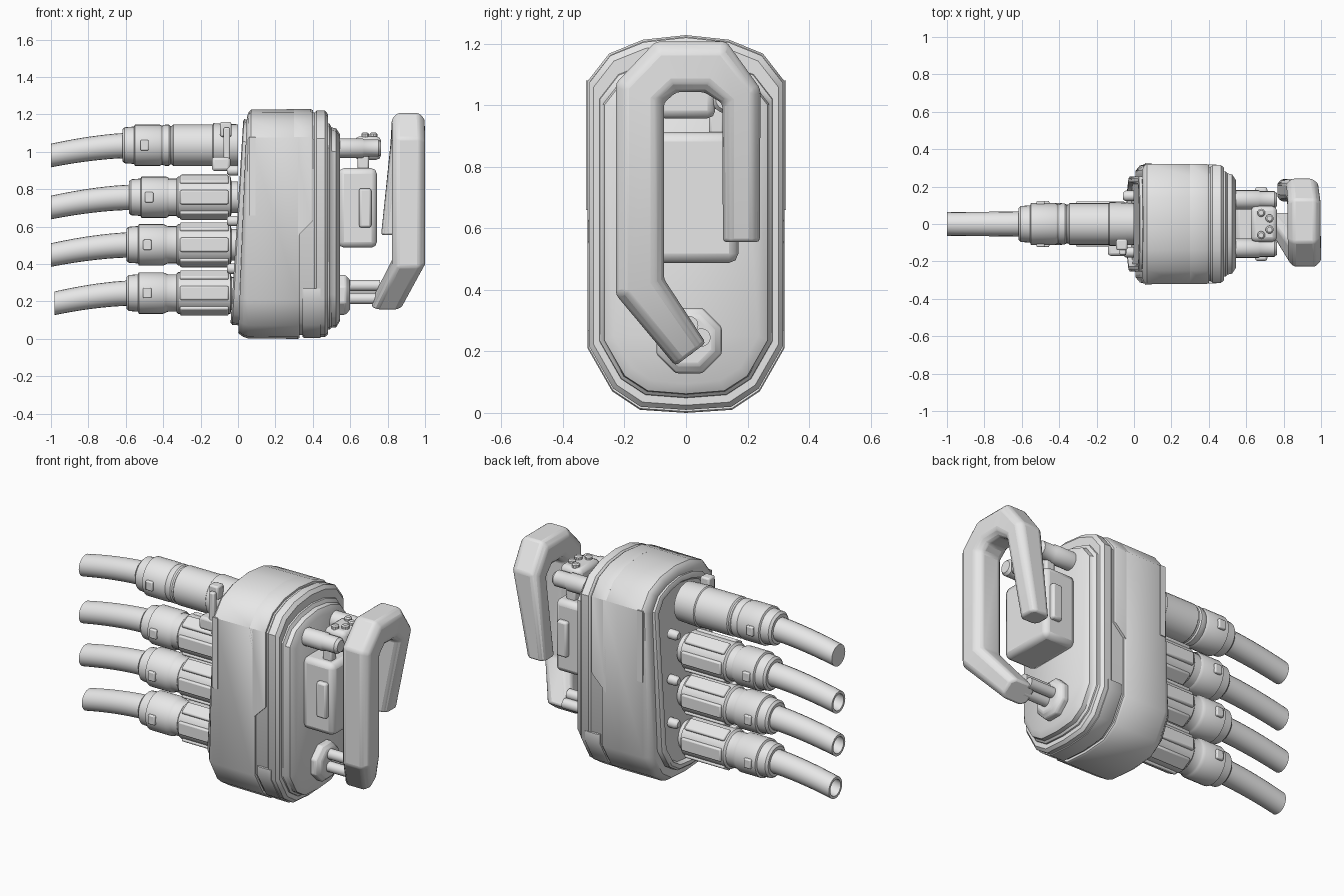
import bpy, bmesh, math
from mathutils import Vector

cube = bpy.data.objects.get("Cube")
if cube:
    bpy.data.objects.remove(cube, do_unlink=True)

grey = bpy.data.materials.new("plain_grey")
grey.use_nodes = True
grey.diffuse_color = (0.8, 0.8, 0.8, 1)
grey.node_tree.nodes["Principled BSDF"].inputs["Base Color"].default_value = (0.8, 0.8, 0.8, 1)


def finish(name, bm, bevel=0.0, segments=2, angle=35):
    """Turn a bmesh into a shaded, optionally bevelled object."""
    bmesh.ops.recalc_face_normals(bm, faces=bm.faces)
    mesh = bpy.data.meshes.new(name)
    bm.to_mesh(mesh)
    bm.free()
    mesh.materials.append(grey)
    mesh.shade_smooth()
    mesh.set_sharp_from_angle(angle=math.radians(angle))
    obj = bpy.data.objects.new(name, mesh)
    bpy.context.collection.objects.link(obj)
    if bevel:
        mod = obj.modifiers.new("bevel", "BEVEL")
        mod.width, mod.segments = bevel, segments
        mod.limit_method, mod.angle_limit = "ANGLE", math.radians(30)
    return obj


def loft(name, rings, cut=None, **style):
    """Skin a row of equal rings, cap both ends, and trim by a plane if asked."""
    bm = bmesh.new()
    rows = [[bm.verts.new(p) for p in ring] for ring in rings]
    n = len(rows[0])
    for a, b in zip(rows, rows[1:]):
        for i in range(n):
            bm.faces.new((a[i], a[(i + 1) % n], b[(i + 1) % n], b[i]))
    bm.faces.new(rows[0])
    bm.faces.new(rows[-1])
    if cut:
        res = bmesh.ops.bisect_plane(bm, geom=bm.verts[:] + bm.edges[:] + bm.faces[:],
                                     plane_co=cut[0], plane_no=cut[1], clear_outer=True)
        edges = [e for e in res["geom_cut"] if isinstance(e, bmesh.types.BMEdge)]
        bmesh.ops.edgenet_fill(bm, edges=edges)
    return finish(name, bm, **style)


def lathe(name, stations, y=0.0, z=0.0, sides=28, turn=0.0, **style):
    """Round part along x; each station is (x, radius) or (x, radius, lift)."""
    rings = []
    for x, r, *lift in stations:
        dz = lift[0] if lift else 0
        rings.append([(x, y + r * math.cos(a), z + dz + r * math.sin(a))
                      for a in (turn + math.tau * i / sides for i in range(sides))])
    return loft(name, rings, **style)


def box(name, centre, size, bevel=0.01, roll=0.0):
    bm = bmesh.new()
    bmesh.ops.create_cube(bm, size=1)
    bmesh.ops.scale(bm, vec=size, verts=bm.verts)
    obj = finish(name, bm, bevel)
    obj.location = centre
    obj.rotation_euler.x = roll
    return obj


def housing_ring(x, w, low, high):
    """Tall eight-sided outline with softened corners; leans in at the top."""
    k = w / 0.32
    half = [(w - .17 * k, low + .01), (w - .08 * k, low + .07 * k), (w, low + .21 * k),
            (w, high - .15 * k), (w - .07 * k, high - .06 * k), (w - .18 * k, high - .015)]
    pts = [(0, low)] + half + [(0, high)] + [(-a, b) for a, b in reversed(half)]
    lean = max(0, 0.08 - x) * 0.5
    return [(x + lean * b, a, b) for a, b in pts]


def housing(name, stations, **style):
    return loft(name, [housing_ring(*s) for s in stations], **style)


# Housing: core, main shell with stepped seam, collar and face
housing("housing_core", [(.05, .305, .02, 1.21), (.45, .305, .02, 1.21)])
housing("main_shell", [(.0, .265, .05, 1.17), (.0, .285, .03, 1.19), (.025, .312, .012, 1.215),
                       (.055, .32, .002, 1.226), (.32, .32, 0, 1.228), (.33, .314, .006, 1.222)])
housing("main_shell_step", [(.3, .32, 0, 1.228), (.39, .32, 0, 1.228), (.4, .314, .006, 1.222)],
        cut=((.33, 0, .56), (1, 0, -1)))
housing("collar", [(.41, .306, .02, 1.21), (.42, .315, .01, 1.22), (.465, .315, .01, 1.22),
                   (.482, .3, .025, 1.2)])
housing("collar_step", [(.345, .312, .01, 1.22), (.355, .318, .004, 1.22), (.44, .318, .004, 1.22)],
        cut=((0, 0, .27), (0, 0, 1)))
housing("face_plate", [(.46, .285, .045, 1.16), (.49, .28, .05, 1.15), (.5, .27, .06, 1.13),
                       (.525, .265, .062, 1.125), (.545, .235, .095, 1.095)])
housing("cable_plate", [(.03, .255, .07, 1.17), (-.035, .255, .075, 1.175), (-.045, .245, .085, 1.165),
                        (-.045, .225, .105, 1.145), (-.02, .215, .115, 1.135)])
for side in (-1, 1):
    box("shell_side_panel", (.075, .321 * side, .87), (.035, .008, .42), bevel=0)

# Cables with plugs, all running towards -x
heights = {"top": 1.035, "upper": .757, "lower": .503, "bottom": .245}
for row, z in heights.items():
    top = row == "top"
    shift = -.03 if top else .02 if row == "upper" else 0
    if top:
        plug = [(.0, .112), (-.13, .118), (-.135, .112), (-.345, .112), (-.352, .104),
                (-.362, .104), (-.37, .11), (-.39, .11)]
    else:
        plug = [(.0, .085), (-.035, .085), (-.04, .112), (-.32, .112), (-.33, .1), (-.375, .1)]
    plug += [(x + shift * .7, r) for x, r in
             [(-.385, .104), (-.4, .111), (-.53, .111), (-.535, .1), (-.585, .096), (-.597, .084)]]
    lathe(row + "_cable_plug", plug, z=z)
    steps = 12
    length = .43 if row == "bottom" else .45
    cable = []
    for i in range(steps + 1):
        t = i / steps
        cable.append((-.55 - length * t, .068 - .005 * t, -.055 * t ** 1.7))
    end = cable[-1]
    cable.append((end[0], .048, end[2]))
    if not top:
        cable.append((end[0] + .08, .048, end[2] + .018))
    lathe(row + "_cable", cable, z=z, sides=20, angle=50)
    for side in (-1, 1):
        box(row + "_plug_button", (-.485 + shift * .5, .108 * side, z), (.045, .03, .055), .006)
    if not top:
        for i in range(6):
            a = math.tau * i / 6
            box(row + "_plug_grip", (-.18, .109 * math.cos(a), z + .109 * math.sin(a)),
                (.26, .024, .075), .008, a)

# Bolts between the plugs
for z in (.9, .63, .375):
    for side in (-1, 1):
        lathe("plate_bolt", [(0, .028), (-.045, .028), (-.06, .018)], y=.15 * side, z=z, sides=12)

# Clips beside the top plug
box("lower_clip", (-.09, -.13, .935), (.1, .08, .075), .015)
box("upper_clip", (-.065, -.11, 1.12), (.06, .06, .08), .01)
box("clip_bar", (-.06, -.15, 1.03), (.035, .03, .2), .008)

# Latch block, its side grips and hinge pin
box("latch_block", (.64, 0, .7), (.205, .34, .425), .03)
for side in (-1, 1):
    box("latch_side_grip", (.68, .172 * side, .7), (.065, .05, .21), .012)
    # Hinge arms
    lathe("hinge_arm", [(.53, .052), (.665, .052), (.675, .046), (.75, .046), (.765, .034)],
          y=.13 * side, z=1.02, sides=16)
    box("hinge_post", (.67, .1 * side, .94), (.06, .05, .1), .01)
box("hinge_block", (.695, 0, 1.02), (.14, .19, .125), .025)
for x, y in ((.68, .06), (.725, .03), (.68, -.06), (.725, -.03)):
    bolt = lathe("hinge_bolt", [(-.02, .022), (.015, .022), (.022, .014)], sides=10)
    bolt.rotation_euler.y = -math.pi / 2
    bolt.location = (x, y, 1.08)

# Handle socket and pegs
lathe("handle_socket", [(.53, .115), (.575, .115), (.6, .085)], y=.01, z=.235, sides=8,
      turn=math.pi / 8, bevel=.008)
for y, z in ((.05, .245), (.01, .285), (.0, .215)):
    lathe("handle_peg", [(.58, .03), (.76, .03)], y=y, z=z, sides=16)

# Handle: centre point, half width and half depth at each bend
path = [((.825, .18, .555), .06, .06), ((.9, .18, 1.03), .062, .085), ((.91, .095, 1.125), .082, .088),
        ((.91, -.065, 1.125), .082, .088), ((.912, -.15, 1.04), .078, .088),
        ((.912, -.15, .41), .078, .088), ((.795, .015, .19), .062, .082)]
rings = []
for i, (c, w, d) in enumerate(path):
    c = Vector(c)
    ways = []
    for j in (i - 1, i):
        if 0 <= j < len(path) - 1:
            step = Vector(path[j + 1][0]) - Vector(path[j][0])
            step.x = 0
            ways.append(step.normalized())
    along = sum(ways, Vector()).normalized()
    side = Vector((0, -along.z, along.y)) * (w / along.dot(ways[0]))
    out = Vector((d, 0, 0))
    rings.append([c + side * a + out * b for a, b in
                  ((1, .65), (.6, 1), (-.6, 1), (-1, .65), (-1, -.65), (-.6, -1), (.6, -1), (1, -.65))])
loft("carry_handle", rings, bevel=.012)
